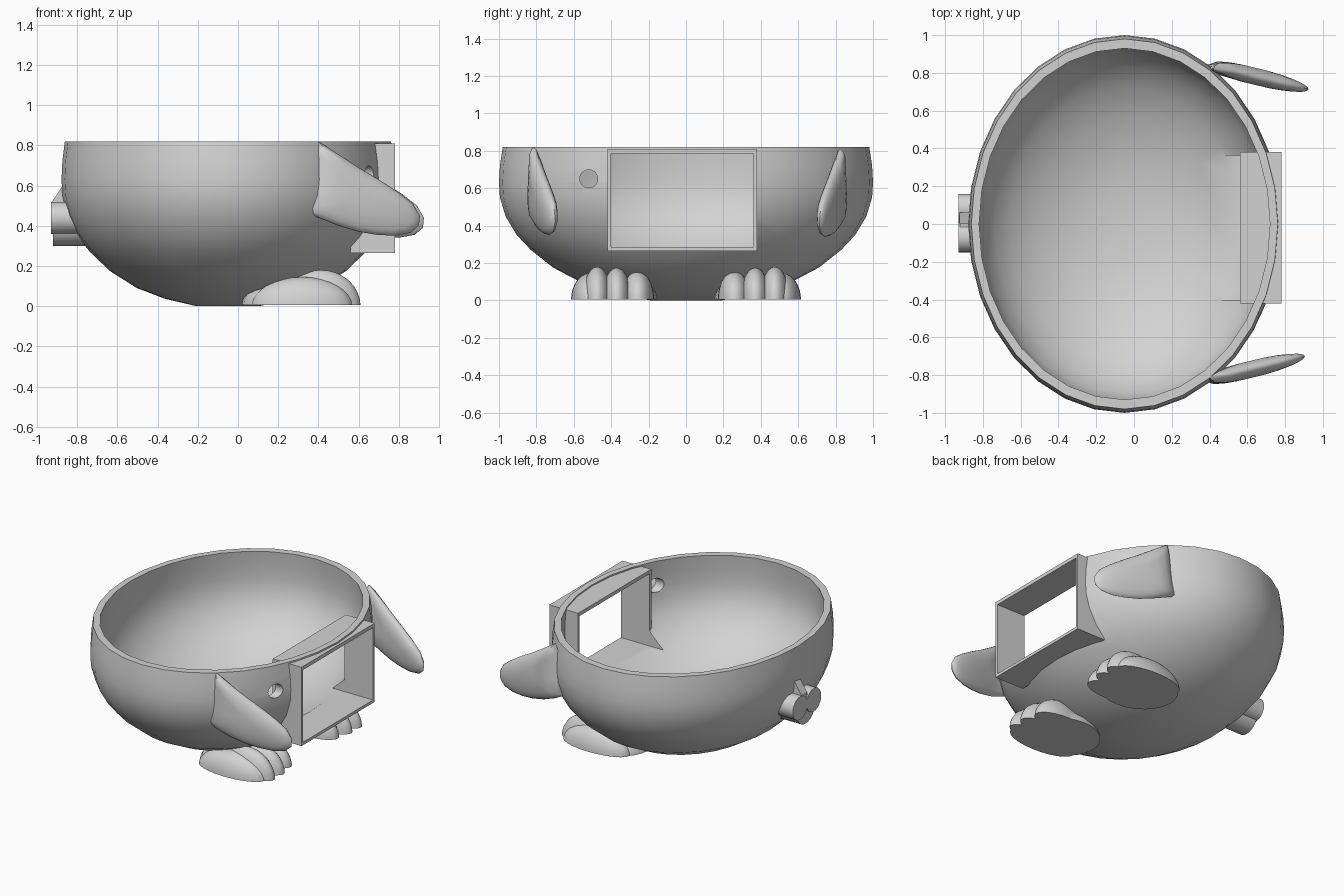
import bpy, bmesh
from math import sin, cos, pi, radians
from mathutils import Vector

cube = bpy.data.objects.get("Cube")
if cube:
    bpy.data.objects.remove(cube, do_unlink=True)

grey = bpy.data.materials.new("plain_grey")
grey.use_nodes = True
grey.diffuse_color = (0.65, 0.65, 0.65, 1)
grey.node_tree.nodes["Principled BSDF"].inputs["Base Color"].default_value = grey.diffuse_color

CX, RX, RY, RIM = -0.05, 0.828, 1.0, 0.82


def finish(name, bm):
    bmesh.ops.recalc_face_normals(bm, faces=bm.faces)
    me = bpy.data.meshes.new(name)
    bm.to_mesh(me)
    bm.free()
    ob = bpy.data.objects.new(name, me)
    bpy.context.collection.objects.link(ob)
    me.materials.append(grey)
    return ob


def activate(ob):
    bpy.ops.object.select_all(action='DESELECT')
    ob.select_set(True)
    bpy.context.view_layer.objects.active = ob


def boolean(ob, tool, op='DIFFERENCE'):
    activate(ob)
    mod = ob.modifiers.new("cut", 'BOOLEAN')
    mod.operation, mod.object, mod.solver = op, tool, 'EXACT'
    bpy.ops.object.modifier_apply(modifier=mod.name)


def absorb(ob, extra):
    boolean(ob, extra, 'UNION')
    bpy.data.objects.remove(extra, do_unlink=True)


def smooth(ob, angle=40):
    activate(ob)
    bpy.ops.object.shade_smooth_by_angle(angle=radians(angle))


def loft(name, rings):
    """Closed solid through a list of rings of points."""
    bm = bmesh.new()
    rings = [[bm.verts.new(p) for p in ring] for ring in rings]
    for a, b in zip(rings, rings[1:]):
        for i in range(len(a)):
            j = (i + 1) % len(a)
            bm.faces.new((a[i], a[j], b[j], b[i]))
    bm.faces.new(rings[0])
    bm.faces.new(rings[-1])
    return finish(name, bm)


def turn(segs):
    return [(cos(2 * pi * i / segs), sin(2 * pi * i / segs)) for i in range(segs)]


def lathe(name, profile):
    return loft(name, [[(CX + RX * r * c, RY * r * s, z) for c, s in turn(32)]
                       for r, z in profile])


def cylinder_x(name, x0, x1, y, z, r):
    return loft(name, [[(x, y + r * c, z + r * s) for c, s in turn(24)] for x in (x0, x1)])


def box(name, lo, hi):
    bm = bmesh.new()
    bmesh.ops.create_cube(bm, size=1)
    for v in bm.verts:
        v.co = Vector([lo[k] + (v.co[k] + 0.5) * (hi[k] - lo[k]) for k in range(3)])
    return finish(name, bm)


# Bowl: outer wall, rim, inner wall with a thicker floor
outer = [(0.19, 0), (0.373, 0.035), (0.548, 0.09), (0.71, 0.175), (0.83, 0.27),
         (0.905, 0.35), (0.965, 0.45), (0.995, 0.55), (1.0, 0.63), (0.995, 0.72), (0.98, RIM)]
inner = [(0.93, RIM), (0.94, 0.72), (0.94, 0.63), (0.932, 0.55), (0.896, 0.46),
         (0.829, 0.37), (0.73, 0.285), (0.573, 0.2), (0.4, 0.14), (0.2, 0.1)]
bowl = lathe("bowl_body", outer + inner)
core = lathe("core_cutter", [(r * 0.98, z + (0.015 if z < 0.1 else 0)) for r, z in outer[:-1]]
             + [(0.965, RIM + 0.1)])

# Window frame: open box through the wall, and a round port beside it
lo, hi = (0.56, -0.42, 0.265), (0.78, 0.38, 0.81)
frame = box("window_frame", lo, hi)
opening = box("opening_cutter", (0.4, lo[1] + 0.018, lo[2] + 0.02),
              (1.0, hi[1] - 0.018, hi[2] - 0.025))
port = cylinder_x("port_cutter", 0.4, 1.0, -0.52, 0.65, 0.048)
boolean(frame, opening)
boolean(bowl, opening)
boolean(bowl, port)
smooth(bowl)

# Flippers: lens-shaped paddles sloping down from the rim
paddle = [(0.40, 0.82), (0.5, 0.755), (0.6, 0.69), (0.7, 0.63), (0.8, 0.565), (0.87, 0.51),
          (0.905, 0.45), (0.9, 0.4), (0.86, 0.365), (0.78, 0.35), (0.69, 0.355), (0.6, 0.37),
          (0.5, 0.4), (0.4, 0.44), (0.33, 0.475), (0.35, 0.57), (0.37, 0.68), (0.385, 0.77)]


def flipper(name, side, shift, root_y):
    mx, mz = 0.62, 0.55
    rings = []
    for k in range(-5, 6):
        t = k / 6 * pi / 2
        ring = []
        for x, z in paddle:
            px, pz = mx + (x - mx) * cos(t), mz + (z - mz) * cos(t)
            y = root_y - 0.24 * (px - 0.4) - 0.4 * max(0, 0.43 - px) + 0.047 * sin(t)
            ring.append((px + shift, side * y, pz - shift / 2))
        rings.append(ring)
    ob = loft(name, rings)
    boolean(ob, core)
    smooth(ob, 50)


# Feet: rounded heel with plump toes, flat underneath
def lobe(name, centre, size):
    bm = bmesh.new()
    bmesh.ops.create_uvsphere(bm, u_segments=24, v_segments=16, radius=1)
    for v in bm.verts:
        v.co = Vector([c + s * q for c, s, q in zip(centre, size, v.co)])
    cut = bmesh.ops.bisect_plane(bm, geom=bm.verts[:] + bm.edges[:] + bm.faces[:], dist=1e-5,
                                 plane_co=(0, 0, 0.006), plane_no=(0, 0, -1), clear_outer=True)
    rim = [e for e in cut["geom_cut"] if isinstance(e, bmesh.types.BMEdge)]
    bmesh.ops.edgeloop_fill(bm, edges=rim)
    return finish(name, bm)


def foot(name, side):
    ob = lobe(name, (0.275, side * 0.38, 0), (0.257, 0.228, 0.147))
    for x, y, length, r, h in ((0.32, 0.515, 0.25, 0.1, 0.145), (0.41, 0.475, 0.2, 0.08, 0.18),
                               (0.415, 0.37, 0.195, 0.08, 0.175), (0.395, 0.258, 0.19, 0.088, 0.157)):
        absorb(ob, lobe("toe", (x, side * y, 0), (length, r, h)))
    boolean(ob, core)
    smooth(ob)


flipper("right_flipper", -1, 0, 0.822)
flipper("left_flipper", 1, 0.02, 0.835)
foot("right_foot", -1)
foot("left_foot", 1)

# Tail: lobed stub with a small ridge above
tail = cylinder_x("tail", -0.92, -0.7, 0.005, 0.4, 0.1)
for y in (-0.07, 0.08):
    absorb(tail, cylinder_x("tail_lobe", -0.93, -0.7, y, 0.438, 0.08))
boolean(tail, core)
smooth(tail, 30)
ridge = ((-0.925, 0.48), (-0.925, 0.52), (-0.865, 0.61), (-0.84, 0.48))
loft("tail_ridge", [[(x, y, z) for x, z in ridge] for y in (0, 0.06)])

for cutter in (core, opening, port):
    bpy.data.objects.remove(cutter, do_unlink=True)
